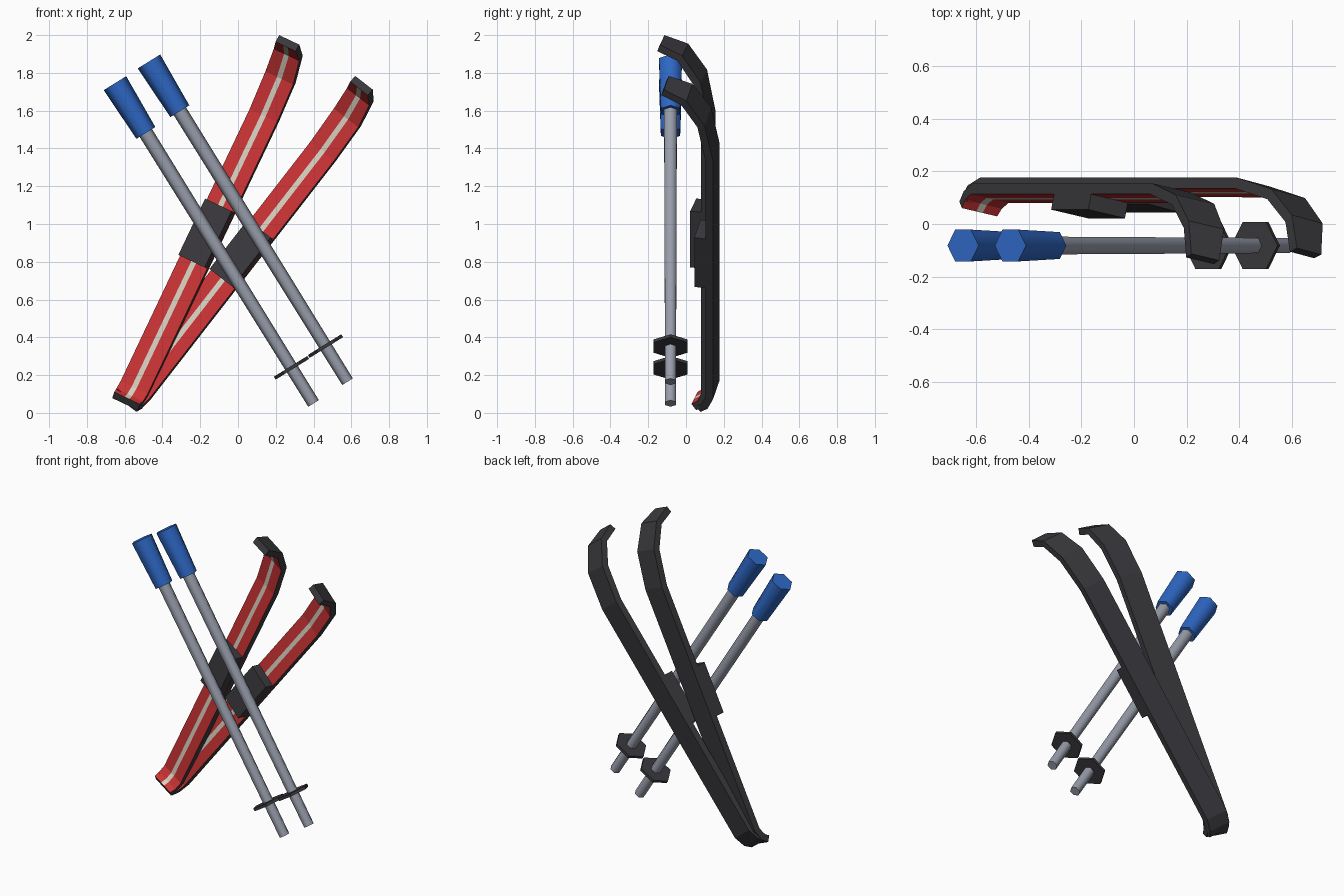
import bpy, bmesh, math
from mathutils import Matrix, Vector

if "Cube" in bpy.data.objects:
    bpy.data.objects.remove(bpy.data.objects["Cube"])


def material(name, rgb):
    m = bpy.data.materials.new(name)
    m.diffuse_color = (*rgb, 1)
    m.use_nodes = True
    m.node_tree.nodes["Principled BSDF"].inputs["Base Color"].default_value = m.diffuse_color
    return m


RED = material("red", (0.60, 0.033, 0.035))
CREAM = material("cream", (0.68, 0.63, 0.53))
DARK = material("charcoal", (0.042, 0.040, 0.046))
BLUE = material("blue", (0.027, 0.135, 0.55))
GREY = material("steel_grey", (0.31, 0.335, 0.40))


def loft(name, rings, mats, matrix, index=lambda j: 0, cap=0, smooth=None):
    """Join equal-length rings of points into a capped solid."""
    bm = bmesh.new()
    vs = [[bm.verts.new(p) for p in r] for r in rings]
    n = len(vs[0])
    for a, b in zip(vs, vs[1:]):
        for j in range(n):
            k = (j + 1) % n
            bm.faces.new((a[j], a[k], b[k], b[j])).material_index = index(j)
    for r in (vs[0], vs[-1]):
        bm.faces.new(r).material_index = cap
    bmesh.ops.recalc_face_normals(bm, faces=bm.faces)
    me = bpy.data.meshes.new(name)
    bm.to_mesh(me)
    bm.free()
    for m in mats:
        me.materials.append(m)
    ob = bpy.data.objects.new(name, me)
    bpy.context.collection.objects.link(ob)
    ob.matrix_world = matrix
    if smooth:
        bpy.ops.object.select_all(action='DESELECT')
        ob.select_set(True)
        bpy.context.view_layer.objects.active = ob
        bpy.ops.object.shade_smooth_by_angle(angle=math.radians(smooth))
    return ob


# Skis: side profile of the base (along, height, half width), tail to tip
L, T, STRIPE = 2.115, 0.042, 0.014
PROFILE = [(0, 0.07, 0.076), (0.03, 0.03, 0.08), (0.10, 0, 0.081),
           (L - 0.42, 0, 0.082), (L - 0.19, 0.045, 0.083),
           (L - 0.045, 0.145, 0.076), (L, 0.27, 0.06)]


def ski(name, origin, lean, roll=12):
    a, r = math.radians(lean), math.radians(roll)
    u = Vector((math.sin(a), 0, math.cos(a)))
    w0 = Vector((math.cos(a), 0, -math.sin(a)))
    f = Vector((0, -1, 0))
    n = f * math.cos(r) - w0 * math.sin(r)
    w = w0 * math.cos(r) + f * math.sin(r)
    mat = Matrix((w, u, n)).transposed().to_4x4()
    mat.translation = origin

    rings = []
    for i, (s, h, hw) in enumerate(PROFILE):
        p, q = PROFILE[max(i - 1, 0)], PROFILE[min(i + 1, len(PROFILE) - 1)]
        d = Vector((q[0] - p[0], q[1] - p[1])).normalized()
        ts, th = s - d.y * T, h + d.x * T          # offset to the top surface
        rings.append([(-hw, s, h), (hw, s, h), (hw, ts, th),
                      (STRIPE, ts, th), (-STRIPE, ts, th), (-hw, ts, th)])
    # base and sides dark, top red with a cream centre stripe
    loft(name, rings, [DARK, RED, CREAM], mat,
         index=lambda j: (0, 0, 1, 2, 1, 0)[j])

    # binding block on the middle of the ski
    b, lo, hi = 0.079, T - 0.01, T + 0.06
    loft(name + "_binding",
         [[(-b, s, lo), (b, s, lo), (b, s, hi), (-b, s, hi)] for s in (0.835, 1.165)],
         [DARK], mat)


ski("tall_ski", (-0.585, 0.138, 0.04), 25.4)
ski("leaning_ski", (-0.585, 0.160, 0.042), 37.8)


# Poles: six-sided shaft, grip and basket
def hexagon(radius, z):
    return [(radius * math.cos(k * math.pi / 3), radius * math.sin(k * math.pi / 3), z)
            for k in range(6)]


def pole(name, origin):
    mat = Matrix.Translation(origin) @ Matrix.Rotation(math.radians(-31.8), 4, 'Y')
    parts = [("shaft", GREY, (0.033, 0), (0.039, 1.72)),
             ("grip", BLUE, (0.059, 1.685), (0.070, 1.995)),
             ("basket", DARK, (0.104, 0.213), (0.104, 0.231))]
    for part, col, lo, hi in parts:
        loft(name + "_" + part, [hexagon(*lo), hexagon(*hi)], [col], mat,
             smooth=None if part == "basket" else 65)


pole("left_pole", (0.40, -0.082, 0.05))
pole("right_pole", (0.58, -0.082, 0.165))
